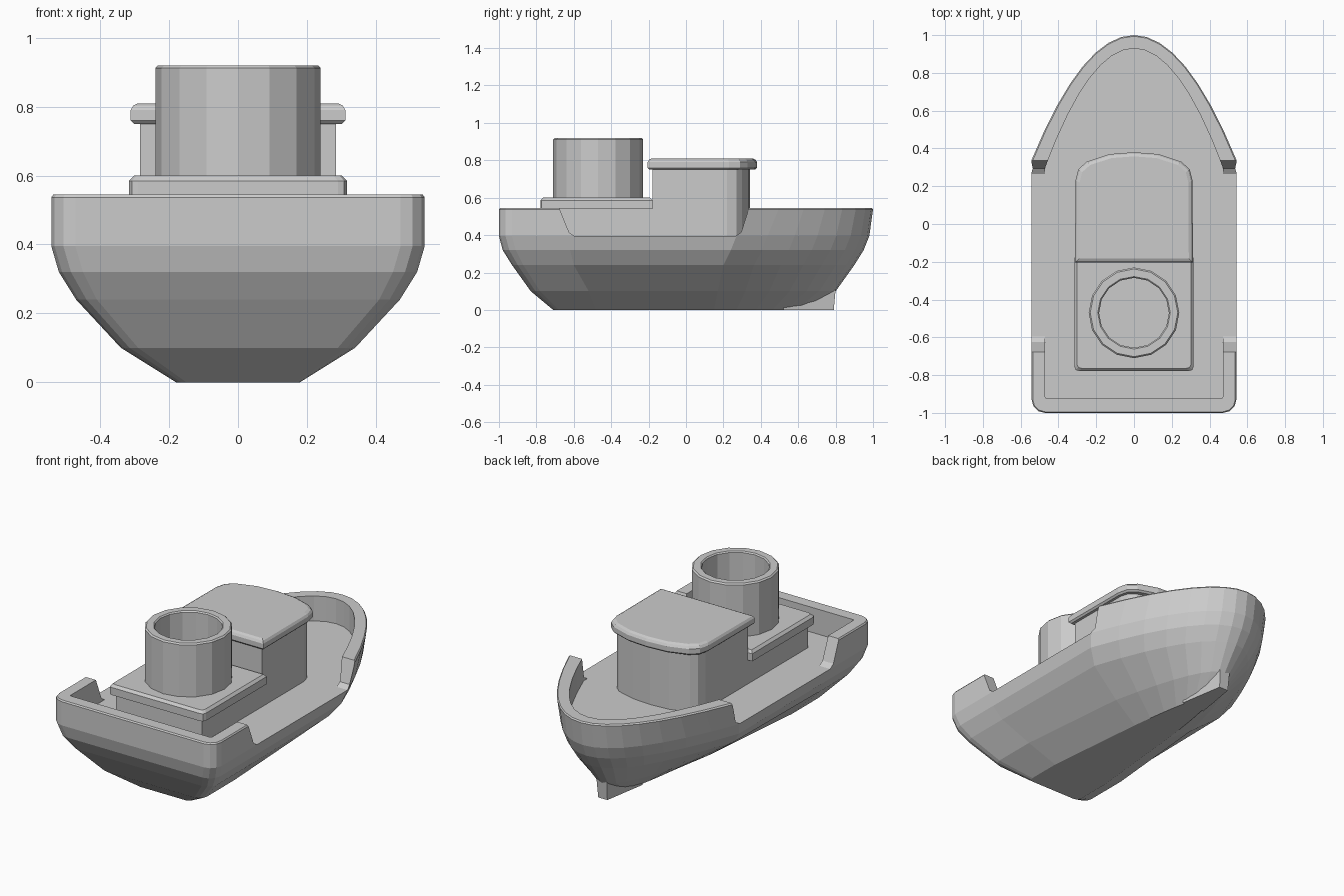
import bpy, bmesh, math

if "Cube" in bpy.data.objects:
    bpy.data.objects.remove(bpy.data.objects["Cube"])


def loft(name, loops):
    """Closed solid skinned through equal-length loops of 3D points."""
    bm = bmesh.new()
    rings = [[bm.verts.new(p) for p in loop] for loop in loops]
    n = len(rings[0])
    for a, b in zip(rings, rings[1:]):
        for i in range(n):
            j = (i + 1) % n
            bm.faces.new((a[i], a[j], b[j], b[i]))
    bm.faces.new(rings[0][::-1])
    bm.faces.new(rings[-1])
    bmesh.ops.recalc_face_normals(bm, faces=bm.faces)
    me = bpy.data.meshes.new(name)
    bm.to_mesh(me)
    bm.free()
    ob = bpy.data.objects.new(name, me)
    bpy.context.collection.objects.link(ob)
    return ob


def mirrored(half):
    """Full outline from right-hand points running stern to bow (last on x=0)."""
    return half + [(-x, y) for x, y in half[-2::-1]]


def deck_outline(w, mid_w, stern, knuckle, shoulder, bow, r, steps=8):
    """Boat plan: rounded stern corner, side to the shoulder, curved bow."""
    half = []
    for i in range(4):
        a = math.radians(-90 + 30 * i)
        half.append((w - r + r * math.cos(a), stern + r + r * math.sin(a)))
    half.append((w, knuckle))
    for i in range(steps + 1):
        x = 1 - i / steps
        half.append((mid_w * x, shoulder + (bow - shoulder) * (1 - x ** 2)))
    return mirrored(half)


def at(outline, z):
    return [(x, y, z) for x, y in outline]


def slab(name, half, layers):
    """Stack one outline at (z, inset) layers, shrinking it around its middle."""
    pts = mirrored(half)
    w = max(x for x, y in pts)
    lo, hi = min(y for x, y in pts), max(y for x, y in pts)
    mid, h = (lo + hi) / 2, (hi - lo) / 2
    return loft(name, [[(x * (1 - d / w), mid + (y - mid) * (1 - d / h), z)
                        for x, y in pts] for z, d in layers])


def cut(ob, cutter):
    cutter.hide_render = True
    m = ob.modifiers.new("cut", 'BOOLEAN')
    m.operation, m.solver, m.object = 'DIFFERENCE', 'EXACT', cutter
    bpy.context.view_layer.objects.active = ob
    bpy.ops.object.modifier_apply(modifier=m.name)
    bpy.data.objects.remove(cutter)


# Hull: z, stern half width, midship half width, stern, knuckle, shoulder, bow, corner radius
hull_rows = [
    (0.000, 0.18, 0.12, -0.71, -0.48, 0.15, 0.66, 0.03),
    (0.100, 0.34, 0.275, -0.83, -0.52, 0.17, 0.80, 0.05),
    (0.240, 0.47, 0.46, -0.93, -0.60, 0.20, 0.90, 0.06),
    (0.320, 0.52, 0.52, -0.98, -0.62, 0.24, 0.95, 0.07),
    (0.395, 0.542, 0.542, -1.00, -0.64, 0.27, 0.98, 0.07),
    (0.537, 0.542, 0.542, -1.00, -0.66, 0.34, 1.00, 0.07),
    (0.545, 0.536, 0.536, -0.994, -0.66, 0.336, 0.994, 0.065)]
hull = loft("hull", [at(deck_outline(*row[1:]), row[0]) for row in hull_rows])

# Deck well inside the bulwark
well = deck_outline(0.47, 0.47, -0.925, -0.6, 0.30, 0.93, 0.01)
cut(hull, loft("well_cutter", [at(well, 0.395), at(well, 0.7)]))

# Side openings with sloping ends
notch = [(-0.595, 0.395), (0.265, 0.395), (0.295, 0.415), (0.338, 0.55),
         (0.338, 0.7), (-0.68, 0.7), (-0.68, 0.55), (-0.625, 0.415)]
cut(hull, loft("notch_cutter", [[(x, y, z) for y, z in notch] for x in (-0.8, 0.8)]))

# Keel fin under the bow
fin = [(0.075, 0.52), (0.03, 0.79), (-0.03, 0.79), (-0.075, 0.52)]
loft("keel_fin", [at(fin, 0), [(x * 1.15, y + 0.01, 0.11) for x, y in fin]])

# Cabin and its roof
slab("cabin", [(0.285, -0.18), (0.285, 0.22), (0.27, 0.27), (0.235, 0.30),
               (0.12, 0.333), (0, 0.342)], [(0.38, 0), (0.76, 0)])
slab("cabin_roof", [(0.312, -0.205), (0.31, 0.23), (0.295, 0.29), (0.25, 0.33),
                    (0.13, 0.37), (0, 0.38)],
     [(0.75, 0.01), (0.76, 0), (0.79, 0), (0.803, 0.008), (0.81, 0.022)])

# Rear box and its lid
slab("rear_box", [(0.285, -0.75), (0.285, -0.17), (0, -0.17)], [(0.38, 0), (0.56, 0)])
slab("rear_box_lid", [(0.29, -0.778), (0.308, -0.773), (0.316, -0.755),
                      (0.316, -0.178), (0, -0.178)],
     [(0.54, 0), (0.585, 0), (0.60, 0.014)])

# Hollow funnel
profile = [(0.24, 0.59), (0.24, 0.912), (0.232, 0.92), (0.192, 0.92), (0.185, 0.913), (0.185, 0.60)]
loft("funnel", [[(r * math.cos(i * math.pi / 8), -0.47 + r * math.sin(i * math.pi / 8), z)
                 for i in range(16)] for r, z in profile])
